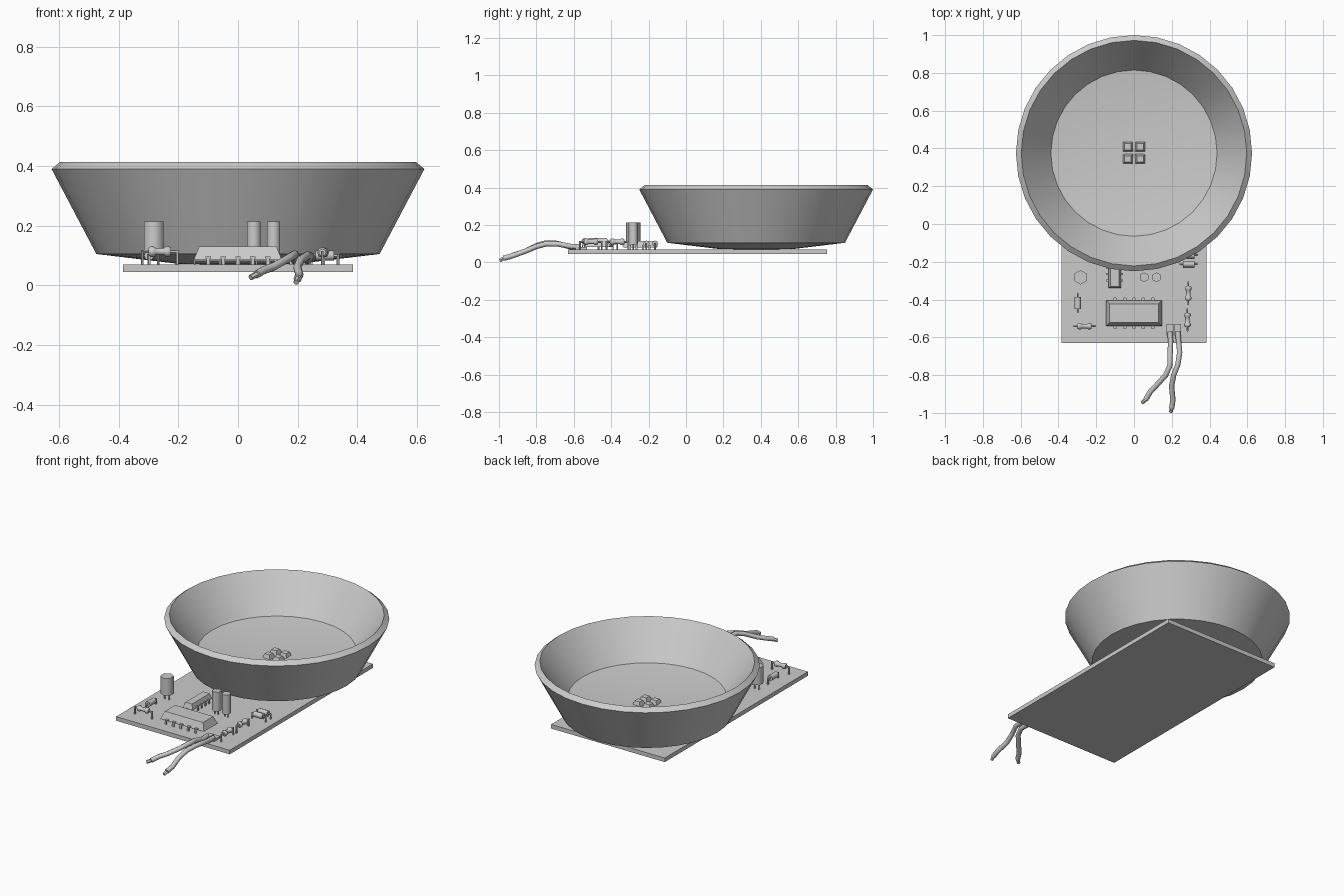
import bpy, bmesh, math
from mathutils import Vector, Matrix

if "Cube" in bpy.data.objects:
    bpy.data.objects.remove(bpy.data.objects["Cube"])


def finish(name, bm, smooth=None):
    bmesh.ops.recalc_face_normals(bm, faces=bm.faces[:])
    me = bpy.data.meshes.new(name)
    bm.to_mesh(me)
    bm.free()
    ob = bpy.data.objects.new(name, me)
    bpy.context.collection.objects.link(ob)
    if smooth:
        bpy.ops.object.select_all(action='DESELECT')
        ob.select_set(True)
        bpy.context.view_layer.objects.active = ob
        bpy.ops.object.shade_smooth_by_angle(angle=math.radians(smooth))
    return ob


def add_block(bm, x0, x1, y0, y1, z0, z1, inset=0.0):
    """Box whose top face is drawn in by inset."""
    c = [(x0, y0), (x1, y0), (x1, y1), (x0, y1)]
    t = [(x0 + inset, y0 + inset), (x1 - inset, y0 + inset),
         (x1 - inset, y1 - inset), (x0 + inset, y1 - inset)]
    lo = [bm.verts.new((x, y, z0)) for x, y in c]
    hi = [bm.verts.new((x, y, z1)) for x, y in t]
    bm.faces.new(lo)
    bm.faces.new(hi)
    for i in range(4):
        j = (i + 1) % 4
        bm.faces.new((lo[i], lo[j], hi[j], hi[i]))


def add_lathe(bm, profile, n, mat):
    """Revolve (radius, height) points about local z; r = 0 gives a pole."""
    rings = []
    for r, z in profile:
        if r == 0:
            rings.append([bm.verts.new(mat @ Vector((0, 0, z)))])
        else:
            rings.append([bm.verts.new(mat @ Vector((r * math.sin(2 * math.pi * i / n),
                                                     r * math.cos(2 * math.pi * i / n), z)))
                          for i in range(n)])
    for a, b in zip(rings, rings[1:]):
        for i in range(n):
            j = (i + 1) % n
            vs = [a[i % len(a)], a[j % len(a)], b[j % len(b)], b[i % len(b)]]
            bm.faces.new(list(dict.fromkeys(vs)))


def add_tube(bm, pts, r, n=6):
    """Sweep an n-gon along a path."""
    pts = [Vector(p) for p in pts]
    rings = []
    for i, p in enumerate(pts):
        d = (pts[min(i + 1, len(pts) - 1)] - pts[max(i - 1, 0)]).normalized()
        q = d.to_track_quat('Z', 'Y') if abs(d.z) < 0.9 else Vector((0, 0, d.z)).to_track_quat('Z', 'Y')
        rings.append([bm.verts.new(p + q @ Vector((r * math.cos(2 * math.pi * k / n),
                                                   r * math.sin(2 * math.pi * k / n), 0)))
                      for k in range(n)])
    bm.faces.new(rings[0])
    bm.faces.new(rings[-1])
    for a, b in zip(rings, rings[1:]):
        for k in range(n):
            bm.faces.new((a[k], a[(k + 1) % n], b[(k + 1) % n], b[k]))


TOP = 0.07  # upper face of the board

# circuit board
bm = bmesh.new()
add_block(bm, -0.385, 0.385, -0.63, 0.755, 0.045, TOP)
finish("circuit_board", bm)

# reflector dish with thick wall, bevelled rim and shallow conical floor
bm = bmesh.new()
add_lathe(bm, [(0, 0.068), (0.2, 0.072), (0.475, 0.105), (0.625, 0.39), (0.597, 0.413),
               (0.44, 0.2), (0, 0.15)], 32, Matrix.Translation((0, 0.375, 0)))
finish("reflector_dish", bm, 25)

# four light emitters in the middle of the dish
bm = bmesh.new()
for sx in (-1, 1):
    for sy in (-1, 1):
        cx, cy = sx * 0.033, 0.377 + sy * 0.033
        add_block(bm, cx - 0.029, cx + 0.029, cy - 0.029, cy + 0.029, 0.145, 0.18, 0.012)
finish("light_emitters", bm)


# chips with two rows of bent pins
def chip(name, x0, x1, y0, y1, z0, z1, pins, along_x):
    bm = bmesh.new()
    add_block(bm, x0, x1, y0, y1, z0, z1, 0.018 if along_x else 0.01)
    add_block(bm, x0 + 0.006, x1 - 0.006, y0 + 0.006, y1 - 0.006, z0 - 0.004, z0)
    for p in pins:
        for s in (0, 1):
            if along_x:
                y = (y0, y1)[s]
                o = y + (2 * s - 1) * 0.014
                add_block(bm, p - 0.009, p + 0.009, min(y, o), max(y, o), z0 + 0.004, z0 + 0.01)
                add_block(bm, p - 0.006, p + 0.006, o - 0.003, o + 0.003, TOP - 0.004, z0 + 0.01)
            else:
                x = (x0, x1)[s]
                o = x + (2 * s - 1) * 0.01
                add_block(bm, min(x, o), max(x, o), p - 0.006, p + 0.006, z0 + 0.004, z0 + 0.01)
                add_block(bm, o - 0.003, o + 0.003, p - 0.005, p + 0.005, TOP - 0.004, z0 + 0.01)
    finish(name, bm)


chip("large_chip", -0.148, 0.147, -0.54, -0.405, 0.086, 0.13,
     [-0.1, -0.05, 0, 0.05, 0.1], True)
chip("small_chip", -0.135, -0.07, -0.34, -0.15, 0.084, 0.114,
     [-0.3, -0.265, -0.23, -0.195], False)

# upright capacitors on two legs
for name, x, r, z0, n in (("large_capacitor", -0.283, 0.038, 0.108, 6),
                          ("small_capacitor_left", 0.053, 0.026, 0.095, 6),
                          ("small_capacitor_right", 0.119, 0.026, 0.095, 6)):
    bm = bmesh.new()
    add_lathe(bm, [(0, z0), (r, z0), (r, 0.214), (0, 0.214)], n, Matrix.Translation((x, -0.282, 0)))
    for s in (-1, 1):
        add_tube(bm, [(x + s * r * 0.4, -0.282, TOP - 0.004), (x + s * r * 0.4, -0.282, z0)], 0.004, 4)
    finish(name, bm, 65)


# axial parts: body lying between two bent leads
def axial(name, x, y, z, half, lead, profile, along_x):
    bm = bmesh.new()
    rot = Matrix.Rotation(math.pi / 2, 4, 'Y' if along_x else 'X')
    add_lathe(bm, profile, 8, Matrix.Translation((x, y, z)) @ rot)
    d = Vector((1, 0, 0)) if along_x else Vector((0, 1, 0))
    c = Vector((x, y, z))
    for s in (-1, 1):
        end = c + d * s * lead
        add_tube(bm, [c + d * s * half * 0.9, end], 0.005, 5)
        add_tube(bm, [end + Vector((0, 0, 0.005)), (end.x, end.y, TOP - 0.004)], 0.005, 5)
    finish(name, bm, 50)


resistor = [(0, -0.038), (0.012, -0.038), (0.018, -0.03), (0.018, -0.021), (0.012, -0.014),
            (0.012, 0.014), (0.018, 0.021), (0.018, 0.03), (0.012, 0.038), (0, 0.038)]
diode = [(0, -0.031), (0.017, -0.031), (0.017, 0.031), (0, 0.031)]
axial("resistor_left", -0.262, -0.541, 0.113, 0.038, 0.058, resistor, True)
axial("resistor_right_back", 0.287, -0.367, 0.11, 0.038, 0.058, resistor, False)
axial("resistor_right_front", 0.283, -0.508, 0.11, 0.038, 0.058, resistor, False)
axial("diode_left", -0.298, -0.418, 0.1, 0.031, 0.05, diode, False)
axial("diode_right_front", 0.29, -0.212, 0.1, 0.031, 0.046, diode, True)
axial("diode_right_back", 0.29, -0.165, 0.1, 0.031, 0.046, diode, True)

# solder pads, supply wires and their bare tips
wires = {
    "left": [(0.19, -0.57, 0.083), (0.194, -0.62, 0.084), (0.191, -0.69, 0.102), (0.19, -0.75, 0.104),
             (0.168, -0.8, 0.09), (0.118, -0.855, 0.062), (0.085, -0.89, 0.05), (0.062, -0.93, 0.036)],
    "right": [(0.232, -0.57, 0.083), (0.236, -0.62, 0.086), (0.242, -0.68, 0.098), (0.232, -0.745, 0.1),
              (0.21, -0.8, 0.085), (0.199, -0.86, 0.06), (0.206, -0.93, 0.035), (0.2, -0.975, 0.022)],
}
tips = {"left": (0.042, -0.946, 0.026), "right": (0.195, -0.995, 0.01)}
for side, path in wires.items():
    bm = bmesh.new()
    add_tube(bm, path, 0.014, 8)
    add_tube(bm, [path[-1], tips[side]], 0.01, 6)
    finish("wire_" + side, bm, 50)
    bm = bmesh.new()
    x = path[0][0]
    add_block(bm, x - 0.018, x + 0.018, -0.59, -0.53, TOP - 0.002, 0.083)
    finish("wire_pad_" + side, bm)
